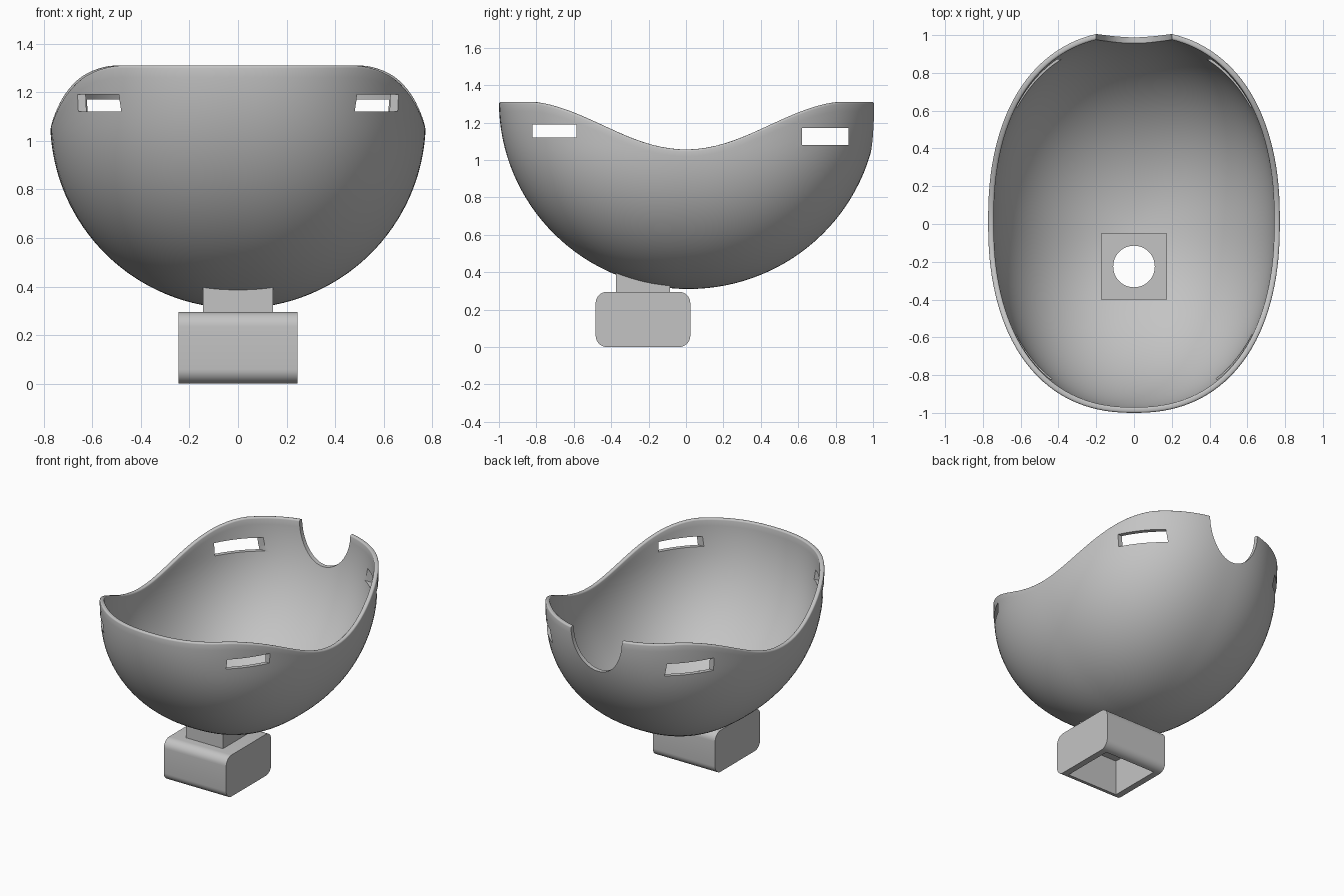
import bpy, bmesh
from math import sin, cos, pi, sqrt
from mathutils import Matrix, Vector

if "Cube" in bpy.data.objects:
    bpy.data.objects.remove(bpy.data.objects["Cube"], do_unlink=True)

grey = bpy.data.materials.new("plain grey")
grey.use_nodes = True
colour = (0.55, 0.55, 0.55, 1)
grey.diffuse_color = colour
grey.node_tree.nodes["Principled BSDF"].inputs["Base Color"].default_value = colour

BOTTOM, TOP = 0.31, 1.31
STAND_Y = -0.23


def add_object(name, bm):
    mesh = bpy.data.meshes.new(name)
    bm.to_mesh(mesh)
    bm.free()
    ob = bpy.data.objects.new(name, mesh)
    bpy.context.collection.objects.link(ob)
    mesh.materials.append(grey)
    return ob


def activate(ob):
    bpy.ops.object.select_all(action='DESELECT')
    ob.select_set(True)
    bpy.context.view_layer.objects.active = ob


def apply(ob, kind, **settings):
    mod = ob.modifiers.new(kind.title(), kind)
    for key, value in settings.items():
        setattr(mod, key, value)
    activate(ob)
    bpy.ops.object.modifier_apply(modifier=mod.name)


def cut(ob, cutter):
    cutter.hide_render = True
    apply(ob, 'BOOLEAN', object=cutter, operation='DIFFERENCE', solver='EXACT')
    bpy.data.objects.remove(cutter, do_unlink=True)


def box(name, low, high):
    low, high = Vector(low), Vector(high)
    bm = bmesh.new()
    bmesh.ops.create_cube(bm, size=1)
    bmesh.ops.scale(bm, vec=high - low, verts=bm.verts)
    bmesh.ops.translate(bm, vec=(low + high) / 2, verts=bm.verts)
    return add_object(name, bm)


def cylinder(name, centre, radius, depth, turn=Matrix(), scale=(1, 1, 1)):
    bm = bmesh.new()
    bmesh.ops.create_cone(bm, cap_ends=True, segments=64, radius1=radius,
                          radius2=radius, depth=depth)
    bmesh.ops.transform(bm, matrix=turn, verts=bm.verts)
    bmesh.ops.scale(bm, vec=scale, verts=bm.verts)
    bmesh.ops.translate(bm, vec=centre, verts=bm.verts)
    return add_object(name, bm)


def shell_point(angle, z):
    """Point on the outer bowl: rounded oval plan, circular profiles."""
    n = 2.3
    c, s = cos(angle), sin(angle)
    r = (abs(c) ** n + abs(s) ** n) ** (-1 / n)
    half_length = 1.013 * sqrt(max(0, 1 - (TOP - z) ** 2))
    drop = max(0, 1.08 - z) / 0.77
    half_width = 0.773 * sqrt(max(0, 1 - drop ** 2))
    return Vector((r * c * half_width, 0.013 + r * s * half_length, z))


def rim_height(angle):
    z = 1.2
    for _ in range(12):
        y = min(abs(shell_point(angle, z).y), 0.9)
        z = 1.185 - 0.13 * cos(pi * y / 0.9)
    return min(z, TOP)


# Bowl with a wavy rim
COLUMNS, ROWS = 128, 32
bm = bmesh.new()
pole = bm.verts.new((0, 0.013, BOTTOM))
grid = []
for i in range(COLUMNS):
    angle = 2 * pi * i / COLUMNS
    height = rim_height(angle) - BOTTOM
    grid.append([bm.verts.new(shell_point(
        angle, BOTTOM + height * (1 - cos(pi / 2 * j / ROWS))))
        for j in range(1, ROWS + 1)])
for i in range(COLUMNS):
    a, b = grid[i], grid[(i + 1) % COLUMNS]
    bm.faces.new((pole, b[0], a[0]))
    for j in range(ROWS - 1):
        bm.faces.new((a[j], b[j], b[j + 1], a[j + 1]))
bowl = add_object("bowl", bm)
apply(bowl, 'SOLIDIFY', thickness=0.03, offset=-1)
apply(bowl, 'BEVEL', width=0.01, segments=3, limit_method='ANGLE', angle_limit=0.9)

# Strap slots through both sides, and the notch at the back
cut(bowl, box("front_slot_cutter", (-1, -0.82, 1.12), (1, -0.585, 1.19)))
cut(bowl, box("back_slot_cutter", (-1, 0.62, 1.08), (1, 0.87, 1.17)))
cut(bowl, cylinder("notch_cutter", (0, 1, TOP), 0.2, 0.6,
                   Matrix.Rotation(pi / 2, 4, 'X'), (1, 1, 1.35)))

# Hollow base with rounded long edges
base = box("base", (-0.245, STAND_Y - 0.253, 0), (0.245, STAND_Y + 0.253, 0.295))
bm = bmesh.new()
bm.from_mesh(base.data)
long_edges = [e for e in bm.edges
              if abs(e.verts[0].co.x - e.verts[1].co.x) > 0.1]
bmesh.ops.bevel(bm, geom=long_edges, offset=0.06, segments=8, profile=0.5,
                affect='EDGES')
bm.to_mesh(base.data)
bm.free()
cut(base, box("cavity_cutter", (-0.2, STAND_Y - 0.19, -0.1),
              (0.2, STAND_Y + 0.19, 0.25)))

# Neck, and the pad inside the bowl with its underside following the slope
neck = box("neck", (-0.145, STAND_Y - 0.145, 0.28), (0.145, STAND_Y + 0.145, 0.4))
pad = box("inner_pad", (-0.175, -0.4, 0.35), (0.175, -0.05, 0.47))
for v in pad.data.vertices:
    if v.co.z < 0.4 and v.co.y < -0.2:
        v.co.z = 0.44

# Round hole down through pad, bowl, neck and base
for part in (bowl, base, neck, pad):
    cut(part, cylinder("hole_cutter", (0, -0.225, 0.4), 0.11, 0.8))
    activate(part)
    bpy.ops.object.shade_smooth_by_angle(angle=0.6)
